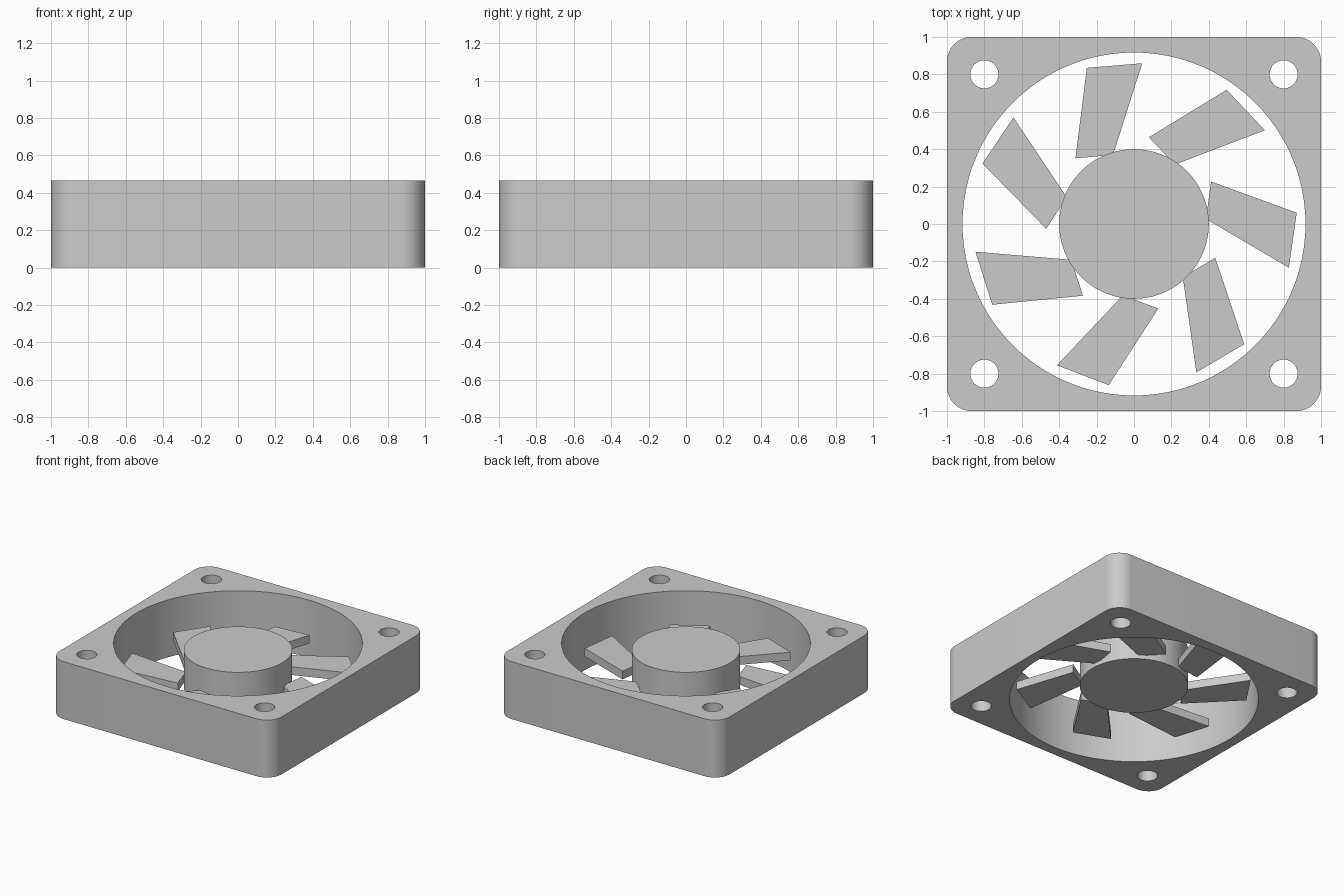
import bpy
import bmesh
from math import cos, sin, pi, radians
from mathutils import Matrix, Vector

if "Cube" in bpy.data.objects:
    bpy.data.objects.remove(bpy.data.objects["Cube"], do_unlink=True)

HEIGHT = 0.467
BLADES = 7

grey = bpy.data.materials.new("plain grey")
grey.use_nodes = True
colour = (0.6, 0.6, 0.6, 1.0)
grey.diffuse_color = colour
grey.node_tree.nodes["Principled BSDF"].inputs["Base Color"].default_value = colour


def arc(cx, cy, radius, start, sweep, steps):
    """Points along an arc, both ends included."""
    return [(cx + radius * cos(start + sweep * i / steps),
             cy + radius * sin(start + sweep * i / steps)) for i in range(steps + 1)]


def circle(cx, cy, radius, steps):
    return arc(cx, cy, radius, 0, 2 * pi, steps)[:-1]


def rounded_square(half, radius):
    points = []
    inner = half - radius
    for i, (sx, sy) in enumerate([(1, 1), (-1, 1), (-1, -1), (1, -1)]):
        points += arc(sx * inner, sy * inner, radius, i * pi / 2, pi / 2, 12)
    return points


def extruded(name, loops, bottom, top):
    """Flat outline, with any further loops as holes, raised into a solid."""
    bm = bmesh.new()
    edges = []
    for loop in loops:
        verts = [bm.verts.new((x, y, bottom)) for x, y in loop]
        edges += [bm.edges.new((a, b)) for a, b in zip(verts, verts[1:] + verts[:1])]
    bmesh.ops.triangle_fill(bm, use_beauty=True, use_dissolve=False,
                            edges=edges, normal=Vector((0, 0, 1)))
    raised = bmesh.ops.extrude_face_region(bm, geom=bm.faces[:], use_keep_orig=True)
    moved = [v for v in raised["geom"] if isinstance(v, bmesh.types.BMVert)]
    bmesh.ops.translate(bm, verts=moved, vec=(0, 0, top - bottom))
    bmesh.ops.recalc_face_normals(bm, faces=bm.faces[:])
    mesh = bpy.data.meshes.new(name)
    bm.to_mesh(mesh)
    bm.free()
    mesh.materials.append(grey)
    obj = bpy.data.objects.new(name, mesh)
    bpy.context.collection.objects.link(obj)
    bpy.ops.object.select_all(action="DESELECT")
    obj.select_set(True)
    bpy.context.view_layer.objects.active = obj
    bpy.ops.object.shade_smooth_by_angle(angle=radians(30))
    return obj


# Square housing with the round duct and four screw holes
screw_holes = [circle(x, y, 0.075, 40) for x in (-0.8, 0.8) for y in (-0.8, 0.8)]
extruded("housing", [rounded_square(1.0, 0.133), circle(0, 0, 0.9167, 128)] + screw_holes,
         0, HEIGHT)

# Central hub
extruded("hub", [circle(0, 0, 0.4, 96)], 0.117, 0.417)

# Flat swept blades around the hub, their roots buried in it
blade_outline = [(0.412, 0.227), (0.87, 0.06), (0.828, -0.234), (0.385, 0.027)]
for i in range(BLADES):
    turn = Matrix.Rotation(2 * pi * i / BLADES, 2)
    outline = [tuple(turn @ Vector(p)) for p in blade_outline]
    extruded(f"blade_{i + 1}", [outline], 0.15, 0.217)
